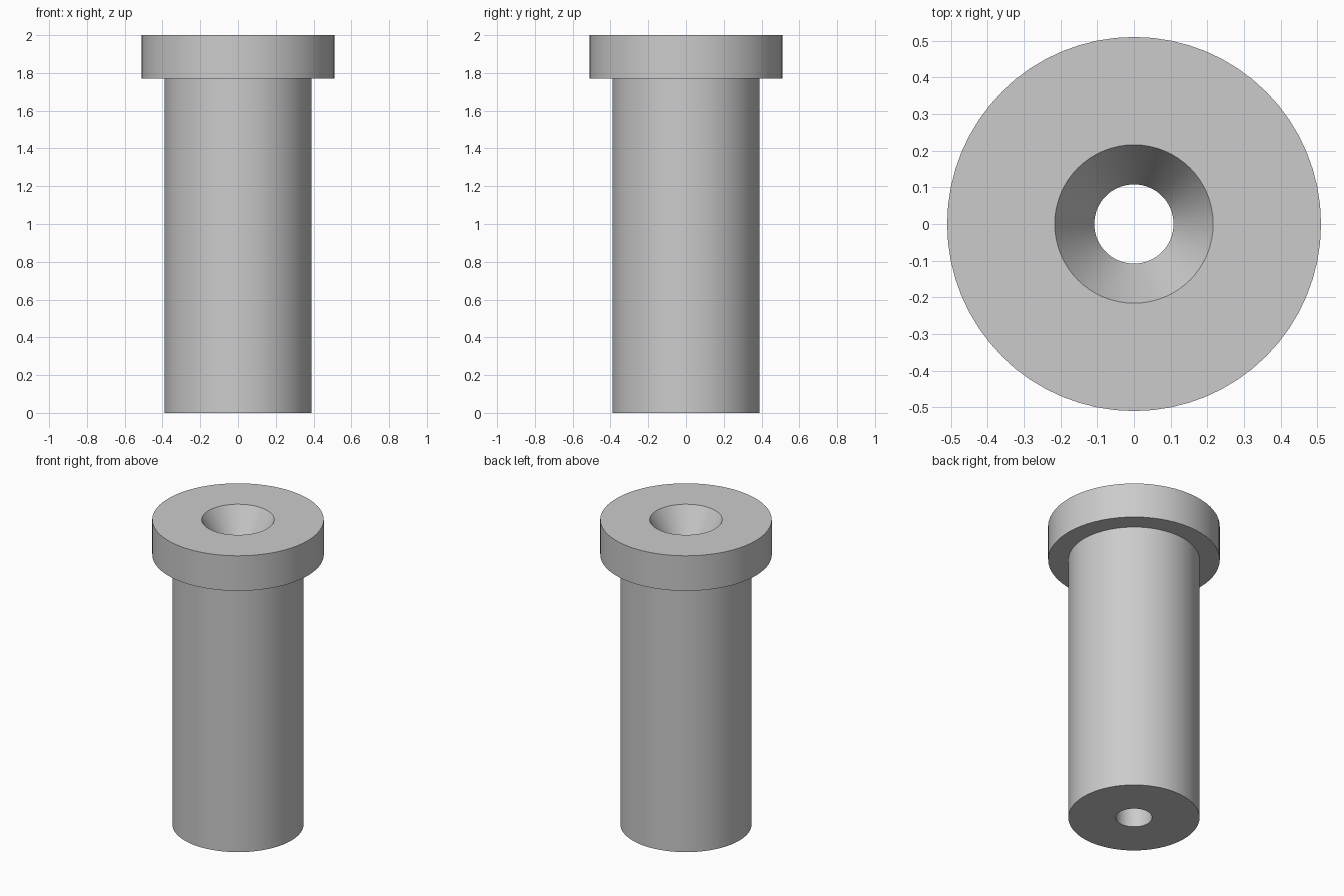
import bpy
import math

SEGMENTS = 64
BODY_R, HEAD_R, BORE_R, MOUTH_R = 0.39, 0.51, 0.108, 0.216
HEIGHT, HEAD_Z = 2.0, 1.77
# Sixty degree countersink
CONE_Z = HEIGHT - (MOUTH_R - BORE_R) / math.tan(math.radians(30))

cube = bpy.data.objects.get("Cube")
if cube:
    bpy.data.objects.remove(cube, do_unlink=True)


def make_material(name, colour):
    mat = bpy.data.materials.new(name)
    mat.use_nodes = True
    mat.diffuse_color = colour
    mat.node_tree.nodes["Principled BSDF"].inputs["Base Color"].default_value = colour
    return mat


def lathe(name, profile, mat):
    """Revolve a closed (radius, height) outline around the z axis."""
    n = len(profile)
    verts = []
    for s in range(SEGMENTS):
        a = math.tau * s / SEGMENTS
        verts += [(r * math.cos(a), r * math.sin(a), z) for r, z in profile]
    faces = []
    for s in range(SEGMENTS):
        here, there = s * n, (s + 1) % SEGMENTS * n
        for i in range(n):
            j = (i + 1) % n
            faces.append((here + i, there + i, there + j, here + j))
    mesh = bpy.data.meshes.new(name)
    mesh.from_pydata(verts, [], faces)
    mesh.materials.append(mat)
    obj = bpy.data.objects.new(name, mesh)
    bpy.context.collection.objects.link(obj)
    bpy.ops.object.select_all(action="DESELECT")
    obj.select_set(True)
    bpy.context.view_layer.objects.active = obj
    bpy.ops.object.shade_smooth_by_angle(angle=math.radians(25))
    return obj


# Flanged sleeve: outside going up, then countersink and bore going down
outline = [
    (BORE_R, 0), (BODY_R, 0),
    (BODY_R, HEAD_Z), (HEAD_R, HEAD_Z),
    (HEAD_R, HEIGHT), (MOUTH_R, HEIGHT),
    (BORE_R, CONE_Z),
]
lathe("flanged_bushing", outline, make_material("light grey", (0.6, 0.6, 0.6, 1)))
